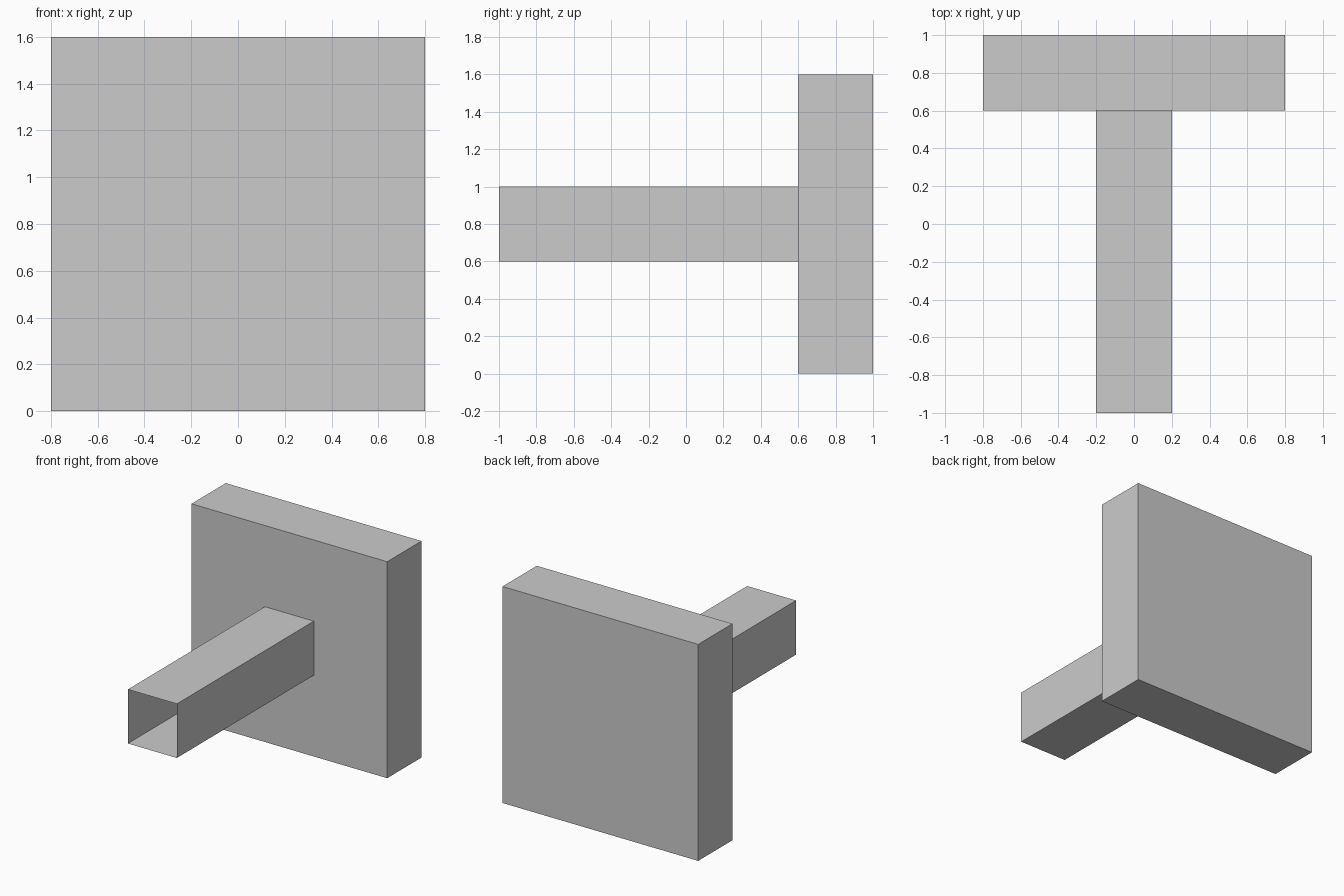
import bpy
import bmesh
from mathutils import Matrix

if "Cube" in bpy.data.objects:
    bpy.data.objects.remove(bpy.data.objects["Cube"])

grey = bpy.data.materials.new("light_grey")
grey.diffuse_color = (0.6, 0.6, 0.6, 1.0)
grey.use_nodes = True
grey.node_tree.nodes["Principled BSDF"].inputs["Base Color"].default_value = grey.diffuse_color


def box(name, size, centre, open_ends=False):
    """Box of the given size; open_ends removes the two faces along y."""
    bm = bmesh.new()
    bmesh.ops.create_cube(bm, size=1.0, matrix=Matrix.LocRotScale(centre, None, size))
    if open_ends:
        bm.normal_update()
        ends = [f for f in bm.faces if abs(f.normal.y) > 0.9]
        bmesh.ops.delete(bm, geom=ends, context='FACES_ONLY')
    mesh = bpy.data.meshes.new(name)
    bm.to_mesh(mesh)
    bm.free()
    mesh.materials.append(grey)
    obj = bpy.data.objects.new(name, mesh)
    bpy.context.collection.objects.link(obj)
    return obj


# Square block at the back
box("back_plate", (1.6, 0.4, 1.6), (0, 0.8, 0.8))
# Thin-walled square tube, open at the front, butting against the plate
box("square_tube", (0.4, 1.6, 0.4), (0, -0.2, 0.8), open_ends=True)
